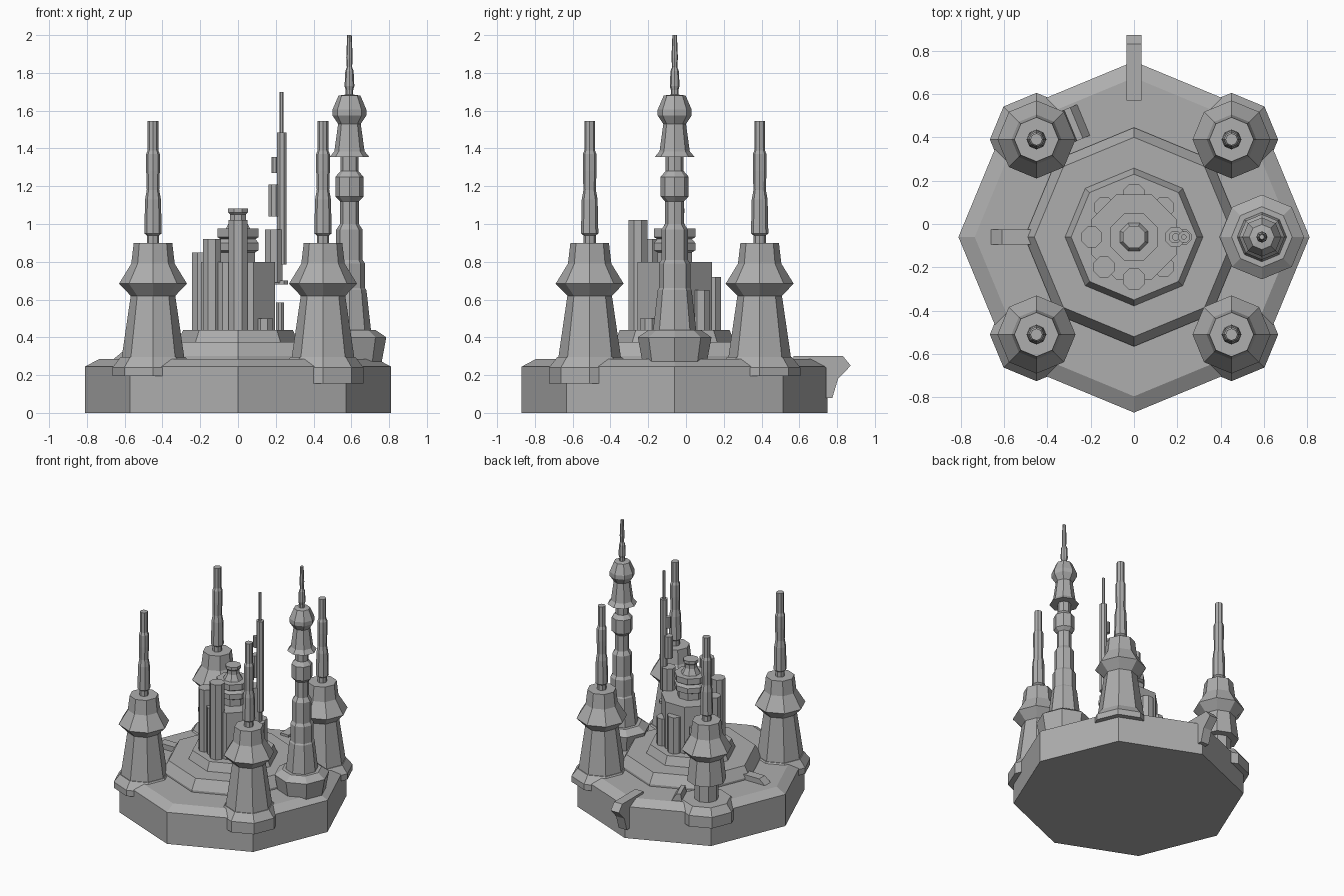
import bpy, bmesh, math
from mathutils import Matrix, Vector

if "Cube" in bpy.data.objects:
    bpy.data.objects.remove(bpy.data.objects["Cube"])

grey = bpy.data.materials.new("stone_grey")
grey.diffuse_color = (0.42, 0.42, 0.42, 1)
grey.use_nodes = True
grey.node_tree.nodes["Principled BSDF"].inputs["Base Color"].default_value = grey.diffuse_color
CY = -0.06  # plan centre of the platform


def finish(name, bm):
    bmesh.ops.recalc_face_normals(bm, faces=bm.faces)
    me = bpy.data.meshes.new(name)
    bm.to_mesh(me)
    bm.free()
    me.materials.append(grey)
    ob = bpy.data.objects.new(name, me)
    bpy.context.collection.objects.link(ob)
    return ob


def lathe(name, x, y, profile, turn=0.0, n=8):
    """Faceted turned solid from (radius, height) pairs, capped both ends."""
    bm = bmesh.new()
    rings = []
    for r, z in profile:
        rings.append([bm.verts.new((x + r * math.cos(2 * math.pi * i / n + turn),
                                    y + r * math.sin(2 * math.pi * i / n + turn), z))
                      for i in range(n)])
    for a, b in zip(rings, rings[1:]):
        for i in range(n):
            j = (i + 1) % n
            bm.faces.new((a[i], a[j], b[j], b[i]))
    bm.faces.new(rings[0][::-1])
    bm.faces.new(rings[-1])
    return finish(name, bm)


def extrude_profile(name, pts, width, matrix):
    """Profile in (radial, z), extruded sideways by width."""
    bm = bmesh.new()
    a = [bm.verts.new(matrix @ Vector((u, -width / 2, z))) for u, z in pts]
    b = [bm.verts.new(matrix @ Vector((u, width / 2, z))) for u, z in pts]
    n = len(pts)
    for i in range(n):
        j = (i + 1) % n
        bm.faces.new((a[i], a[j], b[j], b[i]))
    bm.faces.new(a[::-1])
    bm.faces.new(b)
    return finish(name, bm)


# Stepped platform
lathe("platform", 0, CY, [(0.81, 0), (0.81, 0.245), (0.735, 0.285)])
lathe("middle_step", 0, CY, [(0.505, 0.28), (0.505, 0.30), (0.46, 0.375)])
lathe("upper_step", 0, CY, [(0.32, 0.37), (0.29, 0.44)])

# Corner towers, the back left one has a broken base
bulge = [(0.18, 0.684), (0.115, 0.79), (0.102, 0.9), (0.033, 0.9), (0.033, 0.94),
         (0.046, 0.95), (0.042, 1.13), (0.033, 1.18), (0.036, 1.28), (0.036, 1.37),
         (0.028, 1.39), (0.028, 1.545)]
for sx, sy, label, low in ((-1, -1, "front_left", 0.195), (1, -1, "front_right", 0.155),
                           (1, 1, "back_right", 0.195), (-1, 1, "back_left", 0.155)):
    x, y = 0.45 * sx, CY + 0.45 * sy
    lathe(label + "_tower_foot", x, y, [(0.215, low), (0.215, 0.24), (0.172, 0.295)])
    if label == "back_left":
        lathe(label + "_tower_stem", x, y, [(0.085, 0.28), (0.085, 0.46)])
        body = [(0.14, 0.44), (0.118, 0.62)]
    else:
        body = [(0.167, 0.285), (0.118, 0.62)]
    lathe(label + "_tower", x, y, body + bulge)

# Tall spire on the right
lathe("spire_foot", 0.59, CY, [(0.17, 0.265), (0.195, 0.40), (0.14, 0.438)])
lathe("spire", 0.59, CY, [
    (0.115, 0.43), (0.09, 0.65), (0.083, 0.66), (0.083, 0.79), (0.07, 0.81), (0.07, 0.97),
    (0.05, 1.0), (0.05, 1.12), (0.074, 1.145), (0.074, 1.25), (0.048, 1.28), (0.048, 1.355),
    (0.105, 1.355), (0.08, 1.385), (0.06, 1.53), (0.09, 1.575), (0.09, 1.605), (0.058, 1.68),
    (0.02, 1.685), (0.02, 1.71), (0.026, 1.73), (0.022, 1.81), (0.014, 1.83), (0.017, 1.88),
    (0.012, 2.0)])

# Central keep: drum, stacked turret and ring of columns
lathe("keep_drum", 0, CY, [(0.213, 0.43), (0.213, 0.8)], math.pi / 8)
lathe("keep_turret", 0, CY, [
    (0.098, 0.8), (0.098, 0.85), (0.118, 0.86), (0.118, 0.9), (0.1, 0.92), (0.118, 0.93), (0.118, 0.975),
    (0.07, 0.975), (0.045, 1.02), (0.045, 1.05), (0.056, 1.06), (0.056, 1.082)], math.pi / 8)
columns = [(180, 0.85, 0.052), (225, 0.92, 0.052), (270, 1.02, 0.054), (315, 0.5, 0.05),
           (45, 0.65, 0.05), (90, 0.72, 0.054), (135, 0.65, 0.05)]
for i, (deg, top, r) in enumerate(columns):
    a = math.radians(deg)
    lathe("keep_column_%d" % i, 0.195 * math.cos(a), CY + 0.195 * math.sin(a),
          [(r, 0.43), (r, top)], math.pi / 8)

# Antenna cluster on the right of the keep
for name, x, r, lo, hi in (("antenna_housing", 0.19, 0.05, 0.69, 0.97),
                           ("antenna_root", 0.222, 0.023, 0.43, 0.585),
                           ("antenna_bracket", 0.23, 0.037, 0.68, 0.70),
                           ("antenna_mast", 0.232, 0.028, 0.785, 1.485),
                           ("antenna_tip", 0.23, 0.012, 1.48, 1.7),
                           ("antenna_pod", 0.19, 0.031, 1.04, 1.21),
                           ("antenna_small_pod", 0.193, 0.018, 1.27, 1.355)):
    lathe(name, x, CY, [(r, lo), (r, hi)], math.pi / 8)

# Hooked buttress at the back edge, broken stub on the left, loose tower panel
to_back = Matrix.Translation((0, 0, 0)) @ Matrix.Rotation(math.pi / 2, 4, 'Z')
extrude_profile("back_buttress", [(0.57, 0.28), (0.57, 0.302), (0.83, 0.302), (0.872, 0.25),
                                  (0.805, 0.18), (0.775, 0.08), (0.74, 0.08), (0.74, 0.24)],
                0.07, to_back)
to_left = Matrix.Translation((0, CY, 0)) @ Matrix.Rotation(math.pi, 4, 'Z')
extrude_profile("left_stub", [(0.47, 0.28), (0.47, 0.325), (0.61, 0.325), (0.665, 0.28)],
                0.07, to_left)
to_panel = Matrix.Translation((-0.45, 0.39, 0)) @ Matrix.Rotation(math.pi / 8, 4, 'Z')
extrude_profile("loose_panel", [(0.16, 0.28), (0.17, 0.34), (0.20, 0.34), (0.238, 0.28)],
                0.155, to_panel)
